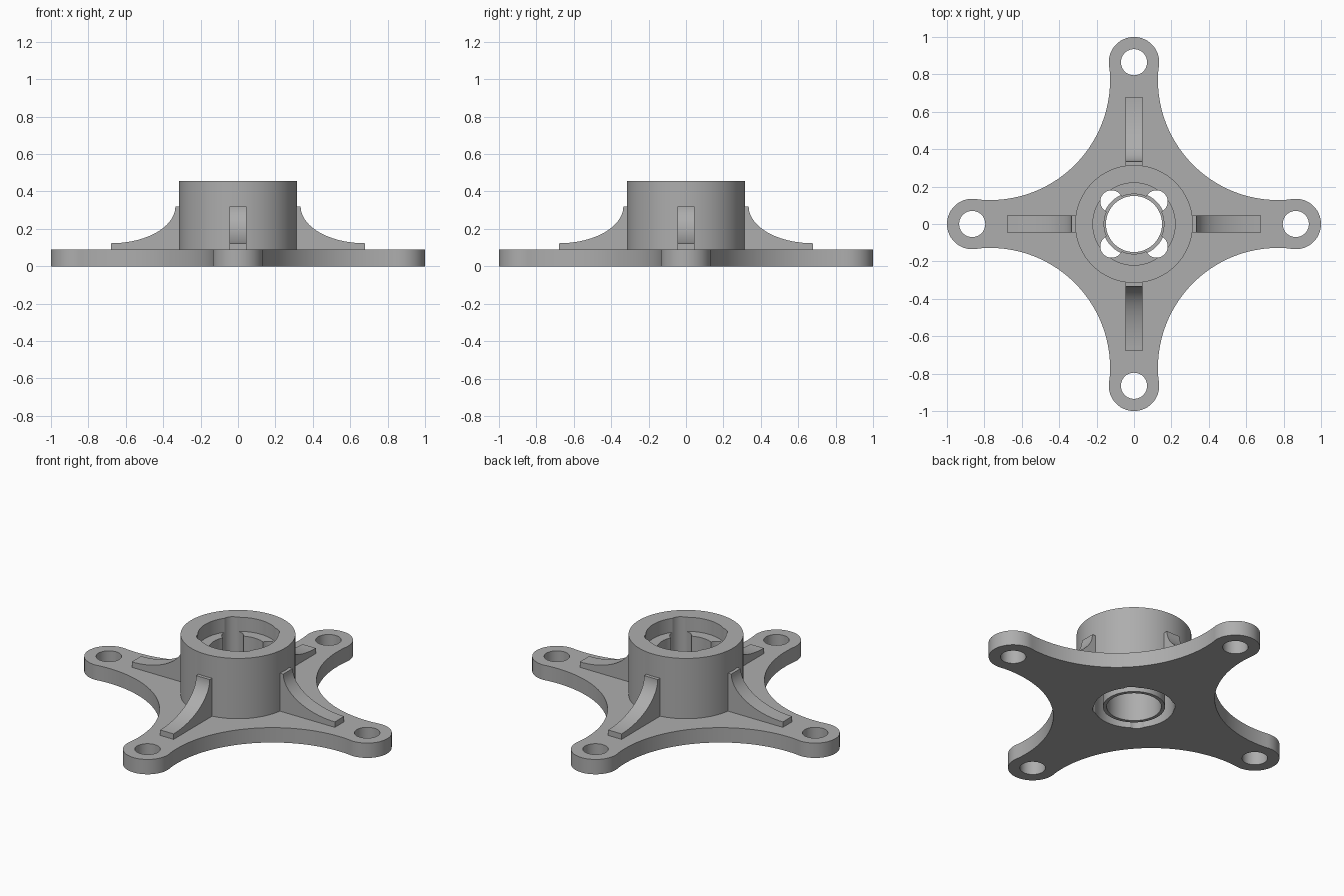
import bpy
import bmesh
from math import sin, cos, pi, radians, asin, sqrt, atan2

cube = bpy.data.objects.get("Cube")
if cube:
    bpy.data.objects.remove(cube, do_unlink=True)

grey = bpy.data.materials.new("mid grey")
grey.use_nodes = True
colour = (0.42, 0.42, 0.42, 1)
grey.diffuse_color = colour
grey.node_tree.nodes["Principled BSDF"].inputs["Base Color"].default_value = colour


def arc(cx, cy, rx, ry, a0, a1, n):
    """Points along an elliptical arc, ends included."""
    return [(cx + rx * cos(a0 + (a1 - a0) * i / n),
             cy + ry * sin(a0 + (a1 - a0) * i / n)) for i in range(n + 1)]


def extrude(name, points, offset, to_3d):
    """Solid made from a flat outline pushed along an offset."""
    bm = bmesh.new()
    face = bm.faces.new([bm.verts.new(to_3d(p)) for p in points])
    res = bmesh.ops.extrude_face_region(bm, geom=[face])
    bmesh.ops.translate(bm, vec=offset,
                        verts=[v for v in res["geom"] if isinstance(v, bmesh.types.BMVert)])
    bmesh.ops.recalc_face_normals(bm, faces=bm.faces)
    mesh = bpy.data.meshes.new(name)
    bm.to_mesh(mesh)
    bm.free()
    mesh.materials.append(grey)
    obj = bpy.data.objects.new(name, mesh)
    bpy.context.collection.objects.link(obj)
    return obj


def prism(name, points, z0, z1):
    return extrude(name, points, (0, 0, z1 - z0), lambda p: (p[0], p[1], z0))


def disc(name, r, z0, z1, x=0, y=0, n=96):
    return prism(name, arc(x, y, r, r, 0, 2 * pi, n)[:-1], z0, z1)


def activate(obj):
    bpy.ops.object.select_all(action="DESELECT")
    obj.select_set(True)
    bpy.context.view_layer.objects.active = obj


def drill(obj, holes):
    """Cut round holes (radius, x, y) right through a part."""
    activate(obj)
    for r, x, y in holes:
        cutter = disc("cutter", r, -0.5, 1, x, y, 96 if r > 0.1 else 40)
        cutter.hide_render = True
        mod = obj.modifiers.new("hole", "BOOLEAN")
        mod.operation = "DIFFERENCE"
        mod.solver = "EXACT"
        mod.object = cutter
        bpy.ops.object.modifier_apply(modifier=mod.name)
        bpy.data.objects.remove(cutter, do_unlink=True)


def smooth(obj):
    activate(obj)
    bpy.ops.object.shade_smooth_by_angle(angle=radians(30))


# Shared sizes
PLATE_TOP, HUB_TOP = 0.09, 0.455
LUG_AT, LUG_R = 0.865, 0.135
SCOOP_AT, SCOOP_R = 0.77, 0.642
BORE = 0.22
slots = [(0.06, sx * 0.12, sy * 0.12) for sx in (-1, 1) for sy in (-1, 1)]

# Base plate outline: rounded lug, then the scooped edge to the next lug
join = 0.84
edge = sqrt(LUG_R ** 2 - (LUG_AT - join) ** 2)
end = pi / 2 + asin((LUG_AT - join) / LUG_R)
dip = asin((join - SCOOP_AT) / SCOOP_R)
quarter = arc(LUG_AT, 0, LUG_R, LUG_R, -end, end, 32)
quarter += arc(SCOOP_AT, SCOOP_AT, SCOOP_R, SCOOP_R, -pi / 2 + dip, -pi - dip, 40)[1:-1]
outline = []
for k in range(4):
    c, s = cos(k * pi / 2), sin(k * pi / 2)
    outline += [(x * c - y * s, x * s + y * c) for x, y in quarter]
plate = prism("base_plate", outline, 0, PLATE_TOP)
bolt_holes = [(0.07, LUG_AT * x, LUG_AT * y) for x, y in ((1, 0), (0, 1), (-1, 0), (0, -1))]
drill(plate, bolt_holes + [(BORE, 0, 0)] + slots)
smooth(plate)

# Central hub with a slotted bore
hub = disc("hub", 0.315, PLATE_TOP, HUB_TOP)
drill(hub, [(BORE, 0, 0)] + slots)
smooth(hub)

# Flange inside the bore, broken by the four slots
flange = disc("inner_flange", BORE + 0.01, 0.25, 0.37)
drill(flange, [(0.16, 0, 0)] + slots)
smooth(flange)

# Thin sleeve hanging below the flange
sleeve = disc("inner_sleeve", 0.17, 0.005, 0.25)
drill(sleeve, [(0.15, 0, 0)])
smooth(sleeve)

# Four curved ribs bracing the hub
rib_profile = [(0.30, 0.08), (0.30, 0.32)]
rib_profile += arc(0.68, 0.32, 0.345, 0.197, pi, 1.5 * pi, 24)
rib_profile += [(0.68, 0.08)]
for k, side in enumerate(("left", "back", "right", "front")):
    rib = extrude(side + "_rib", rib_profile, (0, 0.09, 0), lambda p: (p[0], -0.045, p[1]))
    rib.rotation_euler.z = k * pi / 2
    smooth(rib)
